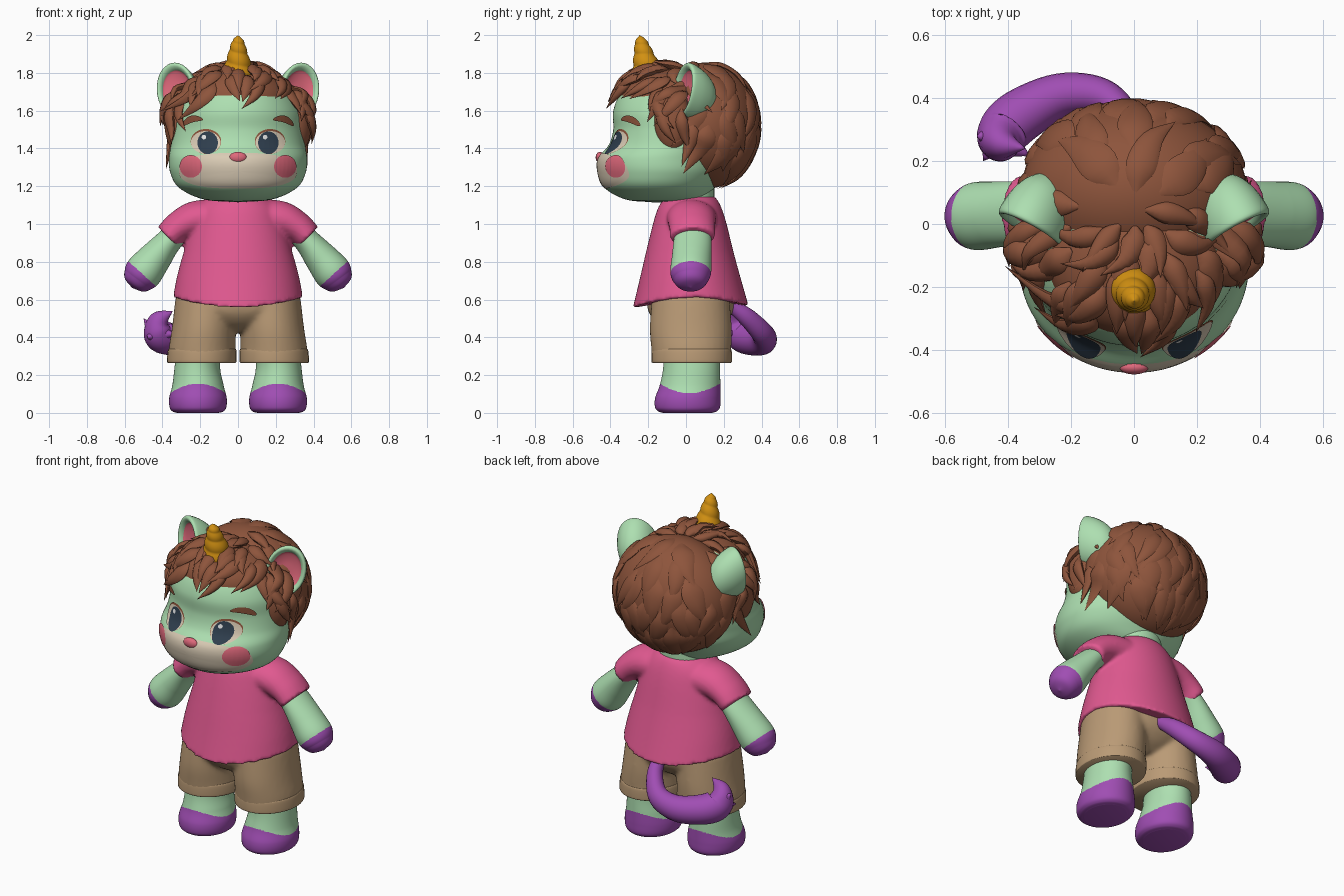
import bpy, bmesh, math, random
from mathutils import Vector, Matrix
from mathutils.bvhtree import BVHTree

random.seed(4)
if "Cube" in bpy.data.objects:
    bpy.data.objects.remove(bpy.data.objects["Cube"], do_unlink=True)


def material(name, *rgb):
    m = bpy.data.materials.new(name)
    m.use_nodes = True
    m.diffuse_color = (*rgb, 1)
    m.node_tree.nodes["Principled BSDF"].inputs["Base Color"].default_value = (*rgb, 1)
    return m


green = material("mint green", .42, .74, .44)
pink = material("shirt pink", .75, .1, .28)
tan = material("shorts tan", .49, .325, .18)
purple = material("purple", .35, .075, .45)
brown = material("hair brown", .27, .09, .045)
gold = material("horn gold", .64, .28, .006)
cream = material("muzzle cream", .7, .6, .46)
rose = material("blush rose", .74, .14, .2)
dark = material("eye dark", .028, .048, .075)
white = material("eye shine", .85, .85, .85)
XY = (Vector((1, 0, 0)), Vector((0, 1, 0)))


def smooth_keys(keys, steps):
    """Spline through the keys, every component at once."""
    k = [Vector(p) for p in keys]
    k = [k[0] * 2 - k[1]] + k + [k[-1] * 2 - k[-2]]
    out = []
    for i in range(1, len(k) - 2):
        a, b, c, d = k[i - 1:i + 3]
        for j in range(steps):
            t = j / steps
            out.append(b + (c - a) * (t / 2) + (a * 2 - b * 5 + c * 4 - d) * (t * t / 2)
                       + (b * 3 - a - c * 3 + d) * (t ** 3 / 2))
    return out + [k[-2]]


def sweep(bm, keys, frame=None, ref=(0, 1, 0), n=32, steps=6, caps=True, ridge=None):
    """Elliptical sections along keys of (x, y, z, half width, half depth)."""
    path = smooth_keys(keys, steps)
    pos = [Vector(p[:3]) for p in path]
    rings = []
    for i, p in enumerate(path):
        if frame:
            u, v = frame
        else:
            t = (pos[min(i + 1, len(pos) - 1)] - pos[max(i - 1, 0)]).normalized()
            u = Vector(ref).cross(t).normalized()
            v = t.cross(u)
        ring = []
        for j in range(n):
            g = math.tau * j / n
            r = ridge(i / (len(path) - 1), g) if ridge else 1
            ring.append(bm.verts.new(pos[i] + (u * max(p[3], 0) * math.cos(g)
                                               + v * max(p[4], 0) * math.sin(g)) * r))
        rings.append(ring)
    bridge(bm, rings)
    if caps:
        bm.faces.new(rings[0])
        bm.faces.new(rings[-1])


def bridge(bm, rings):
    for a, b in zip(rings, rings[1:]):
        for j in range(len(a)):
            bm.faces.new((a[j], a[j - 1], b[j - 1], b[j]))


def finish(name, bm, mats, mirror=False, rule=None, blend=0, angle=50):
    bmesh.ops.remove_doubles(bm, verts=bm.verts[:], dist=.00005)
    bmesh.ops.recalc_face_normals(bm, faces=bm.faces[:])
    if rule:
        for f in bm.faces:
            f.material_index = int(rule(f.calc_center_median()))
    me = bpy.data.meshes.new(name)
    bm.to_mesh(me)
    bm.free()
    for m in mats:
        me.materials.append(m)
    me.shade_smooth()
    me.set_sharp_from_angle(angle=math.radians(angle))
    ob = bpy.data.objects.new(name, me)
    bpy.context.collection.objects.link(ob)
    if mirror:
        ob.modifiers.new("mirror", "MIRROR").use_mirror_merge = False
    if blend:
        remesh = ob.modifiers.new("join", "REMESH")
        remesh.mode, remesh.voxel_size, remesh.use_smooth_shade = "VOXEL", .012, True
        ob.modifiers.new("soften", "SMOOTH").iterations = blend


def part(name, keys, mats, mirror=False, rule=None, **kw):
    bm = bmesh.new()
    sweep(bm, keys, **kw)
    finish(name, bm, mats, mirror, rule)


def levels(rows):
    """Rows of (z, half width, front y, back y) to centred sections."""
    return [(0, (f + b) / 2, z, w, (b - f) / 2) for z, w, f, b in rows]


def ball(bm, centre, size):
    bmesh.ops.create_uvsphere(bm, u_segments=40, v_segments=24, radius=1,
                              matrix=Matrix.Translation(centre) @ Matrix.Diagonal((*size, 1)))


# Head, hair mass and the trees used for laying details on them
SKULL = levels([(1.115, 0, -.18, .02), (1.13, .18, -.32, .1), (1.19, .31, -.43, .15),
                (1.27, .358, -.465, .2), (1.35, .365, -.463, .22), (1.42, .355, -.408, .24),
                (1.5, .345, -.385, .25), (1.6, .33, -.385, .25), (1.7, .27, -.34, .22),
                (1.78, .17, -.24, .12), (1.81, 0, -.1, -.04)])
bm = bmesh.new()
sweep(bm, SKULL, XY, n=80, steps=7)
face_tree = BVHTree.FromBMesh(bm)
finish("head", bm, [green])


def hair_mass(bm):
    ball(bm, (0, .1, 1.52), (.36, .285, .335))
    ball(bm, (0, -.11, 1.66), (.275, .245, .172))
    for s in (1, -1):
        ball(bm, (s * .305, -.07, 1.54), (.085, .1, .17))


bm = bmesh.new()
hair_mass(bm)
finish("hair_mass", bm, [brown])
bm = bmesh.new()
sweep(bm, SKULL, XY, n=80)
hair_mass(bm)
scalp_tree = BVHTree.FromBMesh(bm)
bm.free()
CORE = Vector((0, .05, 1.5))


def on_scalp(az, el, lift):
    az, el = math.radians(az), math.radians(el)
    d = Vector((math.cos(az) * math.cos(el), math.sin(az) * math.cos(el), math.sin(el)))
    return scalp_tree.ray_cast(CORE + d * 2, -d)[0] + d * lift, d


# Pointed locks in rows from the crown to the hairline
bm = bmesh.new()
for row, count in enumerate((8, 13, 18, 22, 30)):
    for i in range(count):
        az = 360 * (i + .5 * (row % 2) + random.uniform(-.3, .3)) / count
        s, c = math.sin(math.radians(az)), math.cos(math.radians(az))
        front, side = s < -.62, -.62 <= s < .05
        back = not (front or side)
        if back and row < 4 and random.random() < .4:
            continue
        limit = 25 + 6 * c + random.uniform(-6, 4) if front else -22 - 38 * s
        t0 = .17 * row + random.uniform(-.05, .05)
        sway = random.uniform(-26, 20) - 12 * front
        size = random.uniform(.85, 1.2) * (.055 if back else .038)
        high, tip = (.015, .016) if back else (.024, .045 if front else .03)
        keys = []
        for t, w in ((0, .25), (.3, 1), (.65, .7), (1, 0)):
            el = 80 + (limit - 80) * (t0 + t * (.45 if front else .35))
            p, d = on_scalp(az + sway * t * t, el, tip * t - .004)
            keys.append((*p, size * w, high * w))
            if t == .65:
                mid = d
        sweep(bm, keys, ref=mid, n=8, steps=4)
finish("hair_locks", bm, [brown], angle=60)


# Face plates pressed onto the head
def plate(name, x, z, rx, rz, mat, lift, turn=0, bend=0, power=2, sides=(1, -1), shift=0):
    for s in sides:
        bm = bmesh.new()
        rings = []
        for k in range(13):
            ring = []
            for j in range(40):
                g = math.tau * j / 40
                c, q = math.cos(g), math.sin(g)
                a = k / 12 * rx * math.copysign(abs(c) ** (2 / power), c)
                b = k / 12 * rz * math.copysign(abs(q) ** (2 / power), q) - bend * a * a
                px = s * (x + a * math.cos(turn) - b * math.sin(turn)) + shift
                pz = z + a * math.sin(turn) + b * math.cos(turn)
                hit = face_tree.ray_cast(Vector((px, -2, pz)), Vector((0, 1, 0)))[0]
                outward = Vector((hit.x, hit.y + .1, 0)).normalized()
                ring.append(bm.verts.new(hit + outward * lift))
            rings.append(ring)
        bridge(bm, rings)
        finish(name + ("" if len(sides) == 1 else "_left" if s > 0 else "_right"), bm, [mat])


plate("muzzle", 0, 1.282, .31, .095, cream, .004, power=2.6, sides=(1,))
plate("cheek", .245, 1.305, .058, .06, rose, .0075)
plate("eye_rim", .168, 1.437, .08, .066, brown, .0035)
plate("eye_white", .168, 1.432, .077, .06, cream, .0055)
plate("pupil", .157, 1.43, .053, .06, dark, .0075)
plate("eye_shine", .157, 1.46, .012, .012, white, .0095, shift=-.018)
plate("eyebrow", .24, 1.555, .056, .018, brown, .008, turn=-.3, bend=6)
bm = bmesh.new()
ball(bm, (0, -.456, 1.352), (.046, .022, .03))
finish("nose", bm, [rose])

# Spiral horn
part("horn", [(0, -.19, 1.72, .092, .092), (0, -.205, 1.8, .08, .08), (0, -.225, 1.9, .052, .052),
              (0, -.24, 1.97, .029, .029), (0, -.245, 2, 0, 0)], [gold], n=40, steps=16,
     ridge=lambda t, g: .94 + .11 * abs(math.sin(g / 2 + math.pi * 6 * t)))

# Cupped ears with deep rounded backs
EAR, opening = Vector((.325, -.005, 1.705)), Vector((.45, -.87, .12)).normalized()
wide = Vector((.25, .1, 1)).cross(opening).normalized()
ear_axes = (wide, opening.cross(wide))


def cup(rows):
    return [(*(EAR + opening * d + Vector((0, 0, .25 * min(d, 0)))), .113 * r, .152 * r) for d, r in rows]


part("ear_shell", cup([(-.176, .02), (-.173, .2), (-.16, .45), (-.12, .76), (-.06, .95), (0, 1), (.016, .92),
                       (.004, .78), (-.03, .7)]), [green], True, frame=ear_axes, steps=5)
part("ear_lining", cup([(.006, .8), (-.012, .7), (-.024, .4), (-.026, 0)]), [rose], True,
     frame=ear_axes, caps=False)

# Shirt and sleeves joined, with a hem that rises at the sides
bm = bmesh.new()
sweep(bm, levels([(.555, .344, -.282, .332), (.7, .322, -.247, .292), (.85, .288, -.212, .252),
                  (1, .245, -.175, .215), (1.08, .215, -.15, .19), (1.13, .165, -.12, .165),
                  (1.15, .13, -.09, .14)]), XY, n=64)
for v in bm.verts:
    v.co.z += max(0, .85 - v.co.z) * (.18 * (v.co.x / .33) ** 2 + .1 * max(0, v.co.y))
for s in (1, -1):
    sweep(bm, [(s * .08, .03, 1.03, .1, .14), (s * .22, .03, 1.025, .098, .13),
               (s * .31, .033, .985, .085, .122), (s * .369, .035, .93, .077, .12)])
finish("shirt", bm, [pink], blend=4)
part("neck", levels([(1.02, .15, -.1, .15), (1.25, .14, -.1, .15)]), [green], frame=XY)

# Arms with purple hands
part("arm", [(.25, .035, 1.02, .06, .09), (.36, .035, .915, .068, .1), (.44, .03, .82, .088, .105),
             (.5, .025, .745, .1, .108), (.53, .025, .705, .086, .092), (.551, .025, .676, .058, .062),
             (.561, .025, .662, 0, 0)], [green, purple], True, steps=24, n=48,
     rule=lambda c: .67 * c.x - .74 * c.z > -.205)

# Shorts: hips and legs joined, with rolled cuffs
bm = bmesh.new()
sweep(bm, levels([(.43, .12, -.08, .14), (.48, .24, -.16, .21), (.56, .328, -.205, .255),
                  (.7, .3, -.19, .24)]), XY, n=48)
for s in (1, -1):
    sweep(bm, [(s * .165, .025, .62, .165, .205), (s * .18, .025, .45, .17, .217),
               (s * .19, .028, .34, .177, .212), (s * .19, .03, .28, .177, .208)], XY)
finish("shorts", bm, [tan], blend=10)
part("shorts_cuff", [(.19, .03, .335, .17, .198), (.19, .03, .333, .181, .211), (.192, .03, .275, .184, .213),
                     (.192, .03, .265, .178, .207)], [tan], True, frame=XY)

# Legs with purple feet
part("leg", [(.2, .03, .42, .115, .15), (.215, .03, .25, .12, .15), (.212, .022, .15, .135, .16),
             (.212, .01, .08, .152, .173), (.212, .008, .03, .15, .172), (.212, .008, .008, .135, .155),
             (.212, .008, 0, .11, .13)], [green, purple], True, frame=XY, n=96, steps=24,
     rule=lambda c: c.z < .105 + .045 * ((c.y - .02) / .15) ** 2)

# Tail with a tuft of pointed locks
bm = bmesh.new()
sweep(bm, [(.01, .24, .57, .035, .035), (-.02, .33, .5, .045, .05), (-.1, .405, .42, .057, .062),
           (-.23, .41, .385, .07, .075), (-.36, .345, .39, .085, .085), (-.42, .285, .42, .08, .085),
           (-.415, .255, .49, .05, .055), (-.345, .24, .54, 0, 0)], ref=(0, 0, 1), n=24)
for tip in ((-.5, .28, .5), (-.33, .215, .42), (-.48, .2, .4)):
    sweep(bm, [(-.36, .35, .38, .04, .04), (-.425, .28, .41, .065, .06), (*tip, 0, 0)], ref=(0, 0, 1), n=16)
finish("tail", bm, [purple])
